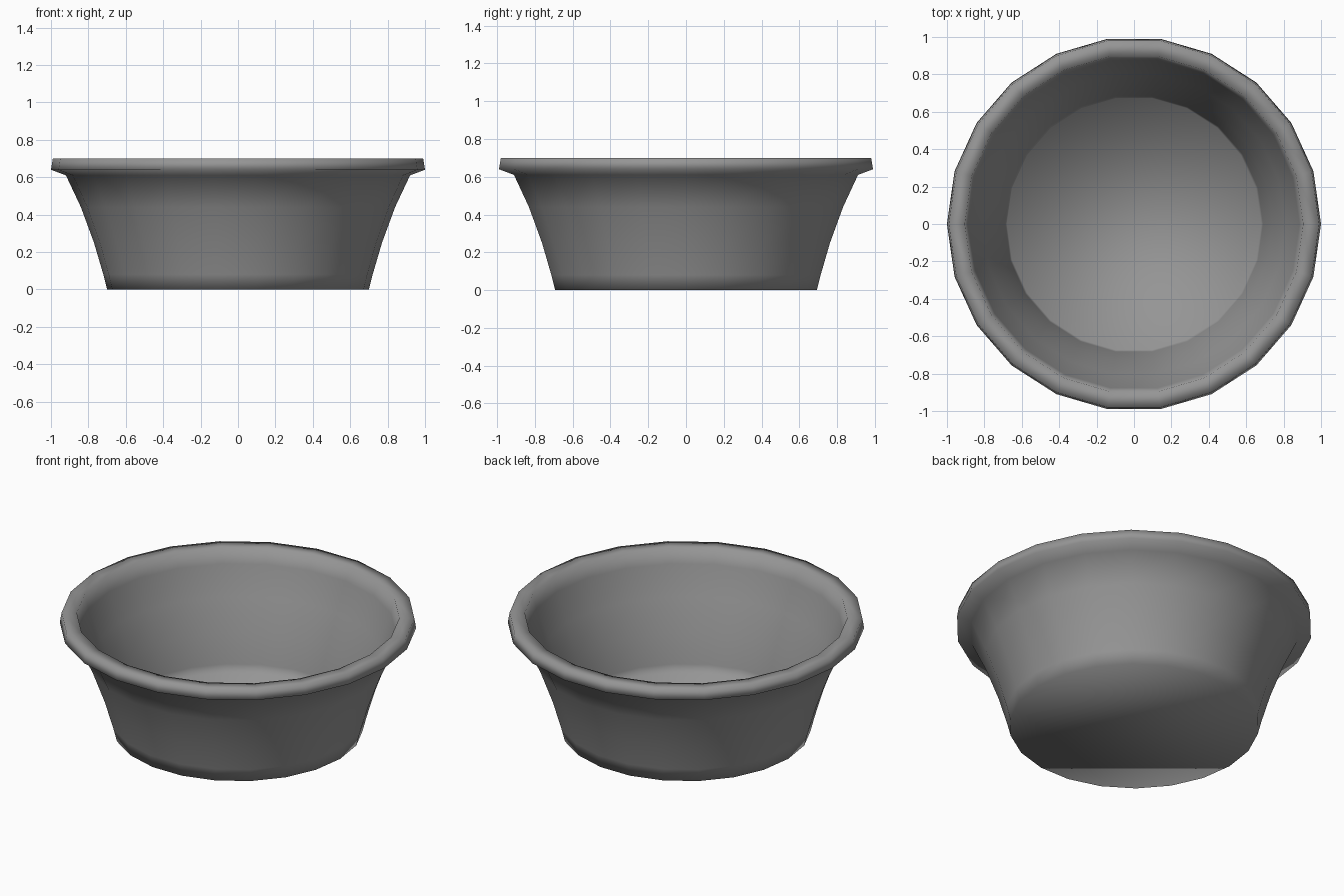
import bpy, bmesh
from math import cos, sin, tau

if "Cube" in bpy.data.objects:
    bpy.data.objects.remove(bpy.data.objects["Cube"])

SIDES = 22

# Profile (radius, height): outer wall, rolled rim, inner wall
PROFILE = [
    (0.70, 0.0), (0.72, 0.08), (0.77, 0.25), (0.84, 0.44), (0.92, 0.61),
    (1.0, 0.64), (0.99, 0.70), (0.905, 0.70), (0.885, 0.61),
    (0.81, 0.44), (0.74, 0.25), (0.69, 0.08), (0.68, 0.03),
]


def lathe(name, profile, sides):
    bm = bmesh.new()
    rings = [[bm.verts.new((r * cos(tau * i / sides), r * sin(tau * i / sides), z))
              for i in range(sides)] for r, z in profile]
    for low, high in zip(rings, rings[1:]):
        for i in range(sides):
            j = (i + 1) % sides
            bm.faces.new((low[i], low[j], high[j], high[i]))
    # underside and inner floor
    bm.faces.new(list(reversed(rings[0])))
    bm.faces.new(rings[-1])
    bmesh.ops.recalc_face_normals(bm, faces=bm.faces)
    for f in bm.faces:
        f.smooth = True
    mesh = bpy.data.meshes.new(name)
    bm.to_mesh(mesh)
    bm.free()
    obj = bpy.data.objects.new(name, mesh)
    bpy.context.collection.objects.link(obj)
    return obj


# Round bowl with a thick rim
bowl = lathe("bowl", PROFILE, SIDES)

# Dark grey
grey = bpy.data.materials.new("dark_grey")
grey.diffuse_color = (0.3, 0.3, 0.3, 1)
grey.use_nodes = True
grey.node_tree.nodes["Principled BSDF"].inputs["Base Color"].default_value = grey.diffuse_color
bowl.data.materials.append(grey)
